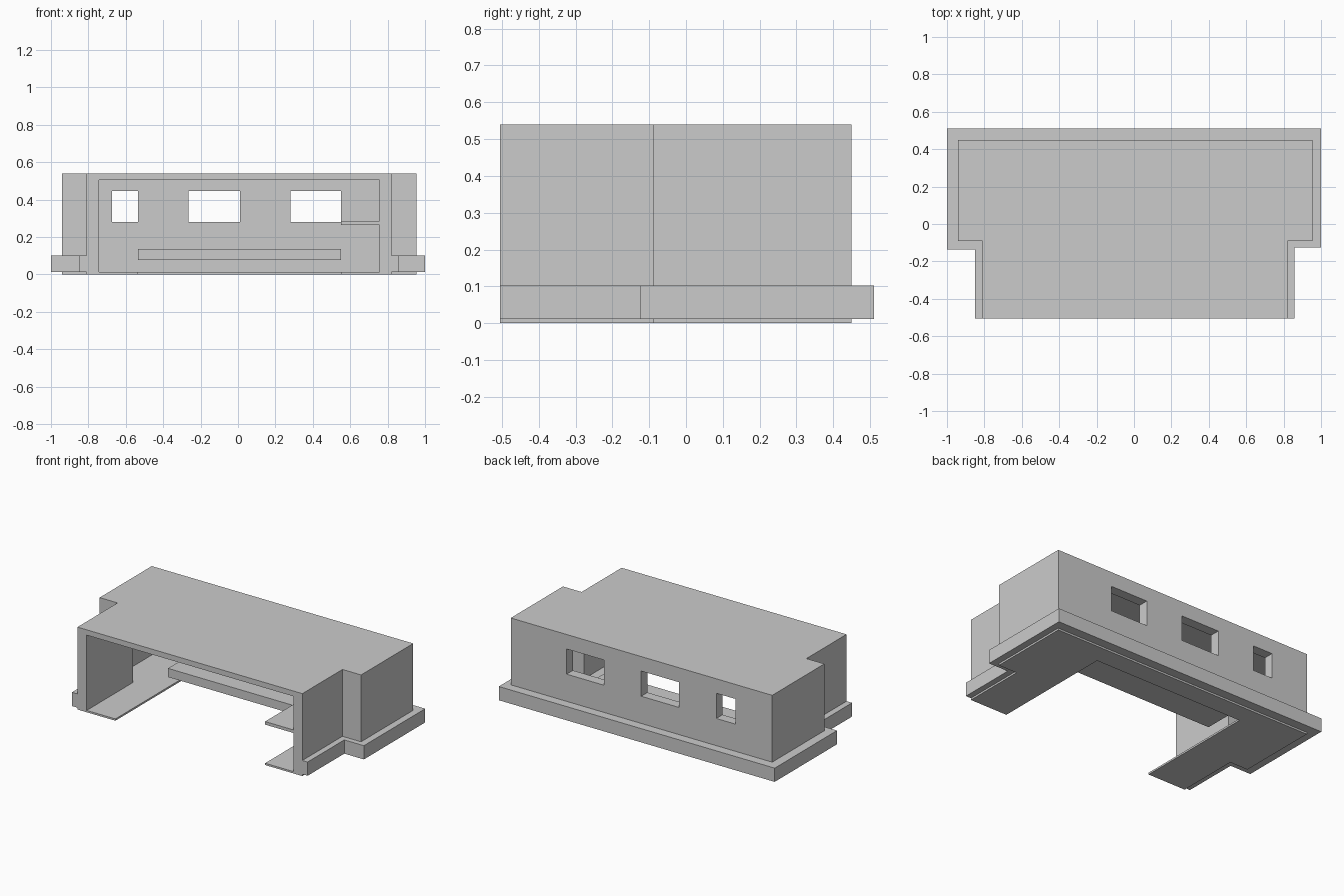
import bpy
import bmesh

old = bpy.data.objects.get("Cube")
if old:
    bpy.data.objects.remove(old, do_unlink=True)

GREY = (0.6, 0.6, 0.6, 1)
mat = bpy.data.materials.new("plain_grey")
mat.use_nodes = True
mat.diffuse_color = GREY
mat.node_tree.nodes["Principled BSDF"].inputs["Base Color"].default_value = GREY


def prism(name, outline, z0, z1):
    """Extrude a flat outline from z0 up to z1."""
    bm = bmesh.new()
    base = bm.faces.new([bm.verts.new((x, y, z0)) for x, y in outline])
    grown = bmesh.ops.extrude_face_region(bm, geom=[base])["geom"]
    for v in grown:
        if isinstance(v, bmesh.types.BMVert):
            v.co.z = z1
    bmesh.ops.recalc_face_normals(bm, faces=bm.faces)
    mesh = bpy.data.meshes.new(name)
    bm.to_mesh(mesh)
    bm.free()
    mesh.materials.append(mat)
    obj = bpy.data.objects.new(name, mesh)
    bpy.context.collection.objects.link(obj)
    return obj


def box(name, x0, x1, y0, y1, z0, z1):
    return prism(name, [(x0, y0), (x1, y0), (x1, y1), (x0, y1)], z0, z1)


def footprint(left, right, wing_left, wing_right, front, step_l, step_r, back):
    """Stepped outline from the front left end round the back to the front right."""
    return [(left, front), (left, step_l), (wing_left, step_l), (wing_left, back),
            (wing_right, back), (wing_right, step_r), (right, step_r), (right, front)]


FRONT, FLOOR, CEILING, TOP = -0.505, 0.012, 0.505, 0.54
NOTCH_L, NOTCH_R = -0.535, 0.55
outer = footprint(-0.81, 0.82, -0.94, 0.955, FRONT, -0.09, -0.09, 0.45)
inner = footprint(-0.743, 0.757, -0.873, 0.89, FRONT, -0.025, -0.025, 0.385)
skirt = footprint(-0.85, 0.858, -1, 1, FRONT, -0.135, -0.125, 0.51)

# Roof, walls, and low skirt around the outside
prism("roof", outer, CEILING, TOP)
walls = prism("walls", outer + inner[::-1], FLOOR, CEILING)
prism("skirt", skirt + outer[::-1], FLOOR, 0.102)

# U-shaped floor, open at the front
notch = [(NOTCH_R, FRONT), (NOTCH_R, 0.32), (NOTCH_L, 0.32), (NOTCH_L, FRONT)]
prism("floor", outer + notch, 0, FLOOR)

# Raised slab at the back and side shelf
box("back_platform", NOTCH_L, NOTCH_R, 0.04, 0.39, 0.078, 0.135)
box("side_shelf", NOTCH_R, 0.76, FRONT, -0.09, 0.265, 0.285)

# Window openings in the back wall
cutters = []
for x0, x1 in ((-0.675, -0.535), (-0.265, 0.01), (0.28, 0.55)):
    cutter = box("window_cutter", x0, x1, 0.3, 0.6, 0.28, 0.445)
    cutter.hide_render = True
    mod = walls.modifiers.new("window", "BOOLEAN")
    mod.operation = "DIFFERENCE"
    mod.solver = "EXACT"
    mod.object = cutter
    cutters.append(cutter)
graph = bpy.context.evaluated_depsgraph_get()
cut_mesh = bpy.data.meshes.new_from_object(walls.evaluated_get(graph))
walls.modifiers.clear()
walls.data = cut_mesh
for cutter in cutters:
    bpy.data.objects.remove(cutter, do_unlink=True)
